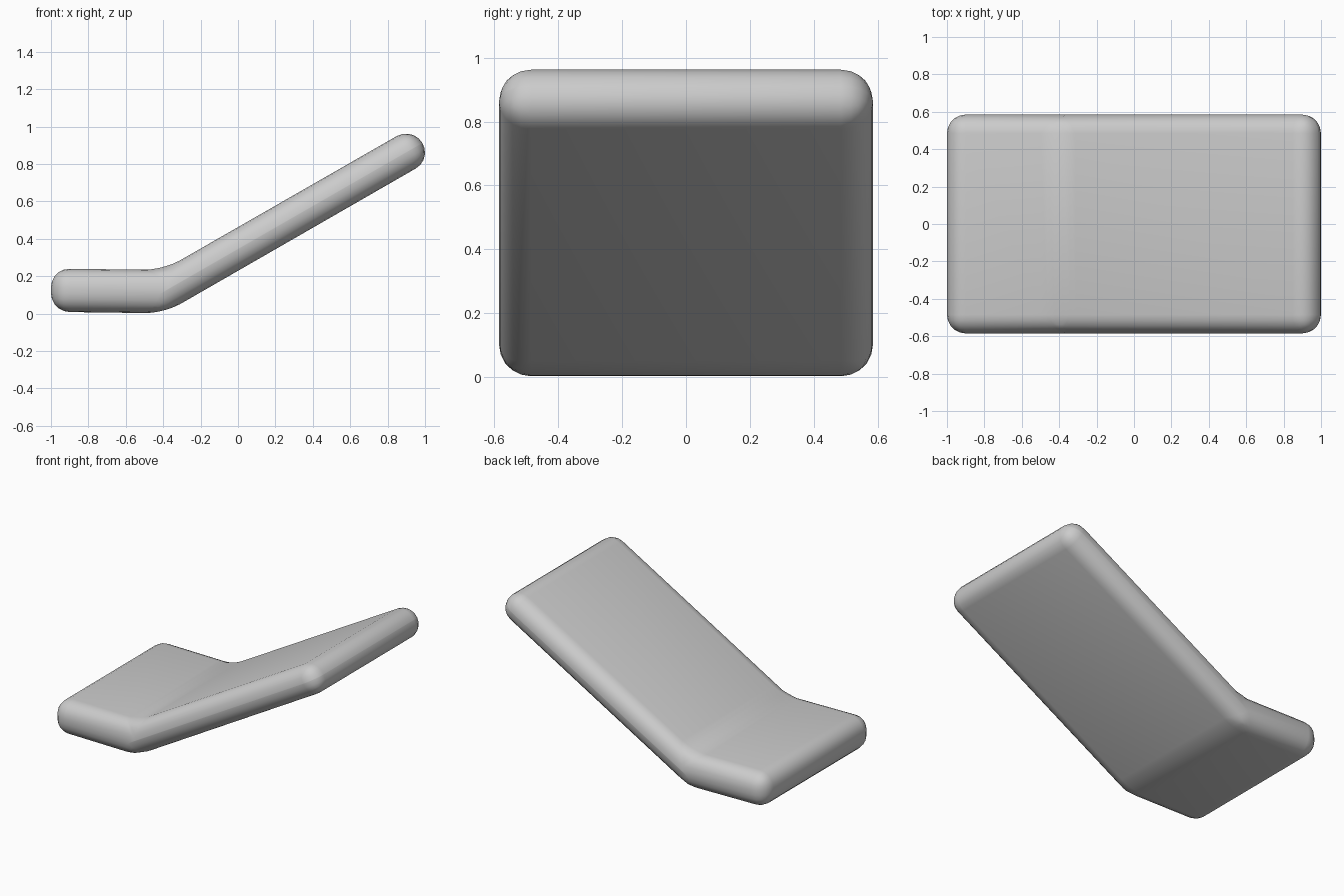
import bpy
import bmesh

if "Cube" in bpy.data.objects:
    bpy.data.objects.remove(bpy.data.objects["Cube"])

HALF_WIDTH = 0.585
ROUNDING = 0.1

# Side profile (x, z) of the bent slab, before rounding
profile = [(-1.0, 0.01), (-0.395, 0.002), (1.037, 0.826),
           (0.935, 0.999), (-0.399, 0.234), (-1.0, 0.241)]

# Extrude the profile across the width
bm = bmesh.new()
face = bm.faces.new([bm.verts.new((x, -HALF_WIDTH, z)) for x, z in profile])
ext = bmesh.ops.extrude_face_region(bm, geom=[face])
new_verts = [g for g in ext["geom"] if isinstance(g, bmesh.types.BMVert)]
bmesh.ops.translate(bm, verts=new_verts, vec=(0, 2 * HALF_WIDTH, 0))
bmesh.ops.recalc_face_normals(bm, faces=bm.faces)

mesh = bpy.data.meshes.new("bent_slab")
bm.to_mesh(mesh)
bm.free()
slab = bpy.data.objects.new("bent_slab", mesh)
bpy.context.collection.objects.link(slab)

# Round every edge, including both sides of the bend
bevel = slab.modifiers.new("rounding", 'BEVEL')
bevel.limit_method = 'NONE'
bevel.width = ROUNDING
bevel.segments = 5
bevel.use_clamp_overlap = False

# Smooth shading
bpy.context.view_layer.objects.active = slab
slab.select_set(True)
bpy.ops.object.modifier_apply(modifier="rounding")
bpy.ops.object.shade_smooth_by_angle()
